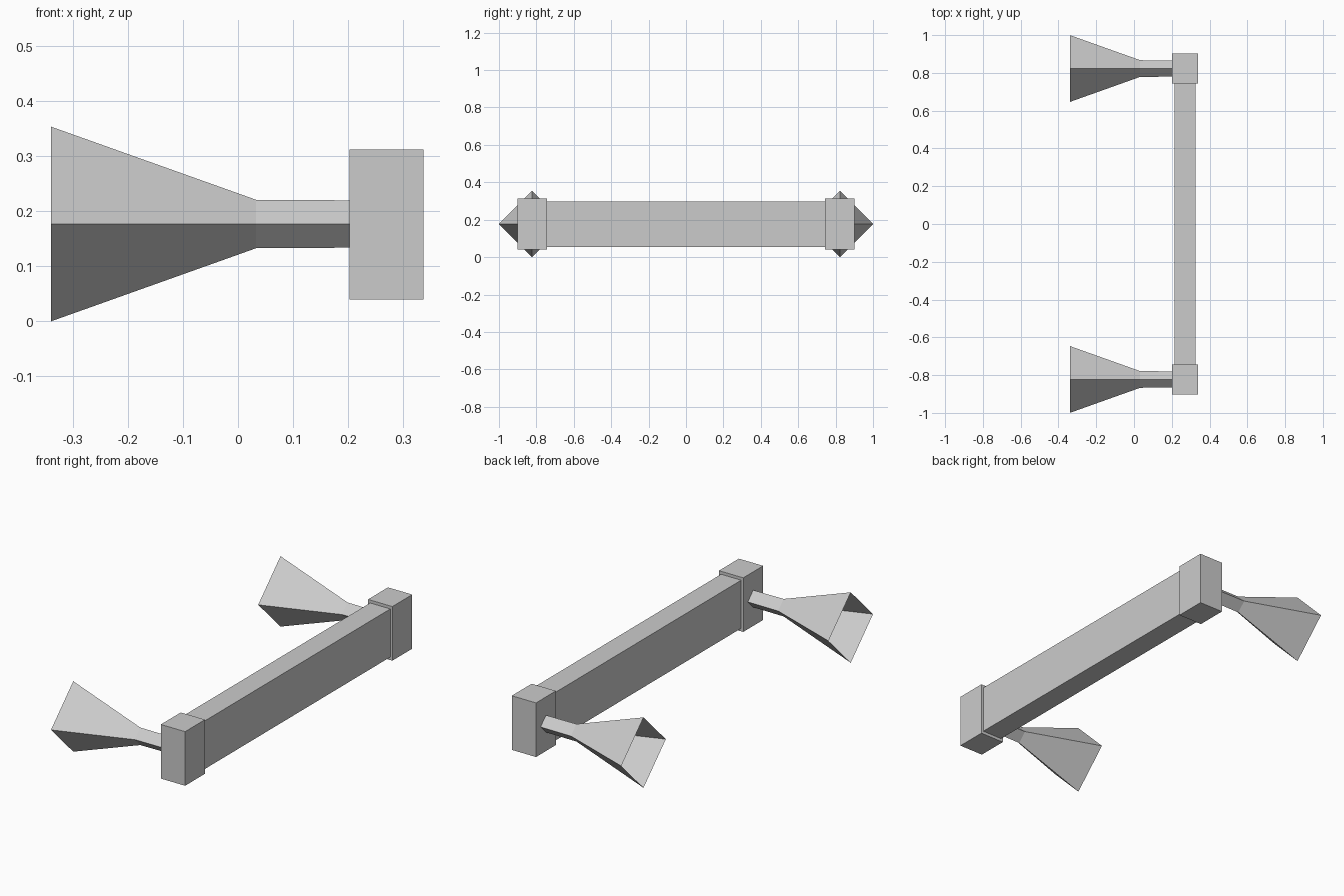
import bpy
import bmesh
from math import cos, sin, pi
from mathutils import Vector

cube = bpy.data.objects.get("Cube")
if cube:
    bpy.data.objects.remove(cube, do_unlink=True)

grey = bpy.data.materials.new("plain grey")
grey.use_nodes = True
grey.diffuse_color = (0.6, 0.6, 0.6, 1)
grey.node_tree.nodes["Principled BSDF"].inputs["Base Color"].default_value = (0.6, 0.6, 0.6, 1)

MID_Z = 0.176   # shared height of every centre line
BAR_X = 0.27    # centre of the bar and its end blocks
HORN_Y = 0.823  # distance of the horns from the middle


def finish(bm, name):
    mesh = bpy.data.meshes.new(name)
    bm.to_mesh(mesh)
    bm.free()
    mesh.materials.append(grey)
    obj = bpy.data.objects.new(name, mesh)
    bpy.context.scene.collection.objects.link(obj)
    return obj


def box(name, centre, size):
    bm = bmesh.new()
    bmesh.ops.create_cube(bm, size=1)
    bmesh.ops.scale(bm, vec=size, verts=bm.verts)
    bmesh.ops.translate(bm, vec=centre, verts=bm.verts)
    return finish(bm, name)


def horn(name, y):
    """Open four-sided shell: flared mouth, throat, straight neck."""
    bm = bmesh.new()
    rings = []
    for x, r in ((-0.34, 0.177), (0.033, 0.044), (0.205, 0.043)):
        rings.append([bm.verts.new(Vector((x, y + r * cos(i * pi / 2), MID_Z + 0.001 + r * sin(i * pi / 2))))
                      for i in range(4)])
    for a, b in zip(rings, rings[1:]):
        for i in range(4):
            j = (i + 1) % 4
            bm.faces.new((a[i], b[i], b[j], a[j]))
    bmesh.ops.recalc_face_normals(bm, faces=bm.faces)
    # Make sure the shell faces outward
    bm.normal_update()
    axis = Vector((0, y, MID_Z))
    for f in bm.faces:
        out = f.calc_center_median() - axis
        out.x = 0
        if f.normal.dot(out) < 0:
            f.normal_flip()
    return finish(bm, name)


# Long bar between the two end blocks
box("long_bar", (BAR_X, 0, MID_Z), (0.112, 1.5, 0.242))

# End blocks with a horn on each
for side, sign in (("front", -1), ("back", 1)):
    box(side + "_end_block", (BAR_X, sign * HORN_Y, MID_Z), (0.135, 0.158, 0.272))
    horn(side + "_horn", sign * HORN_Y)
